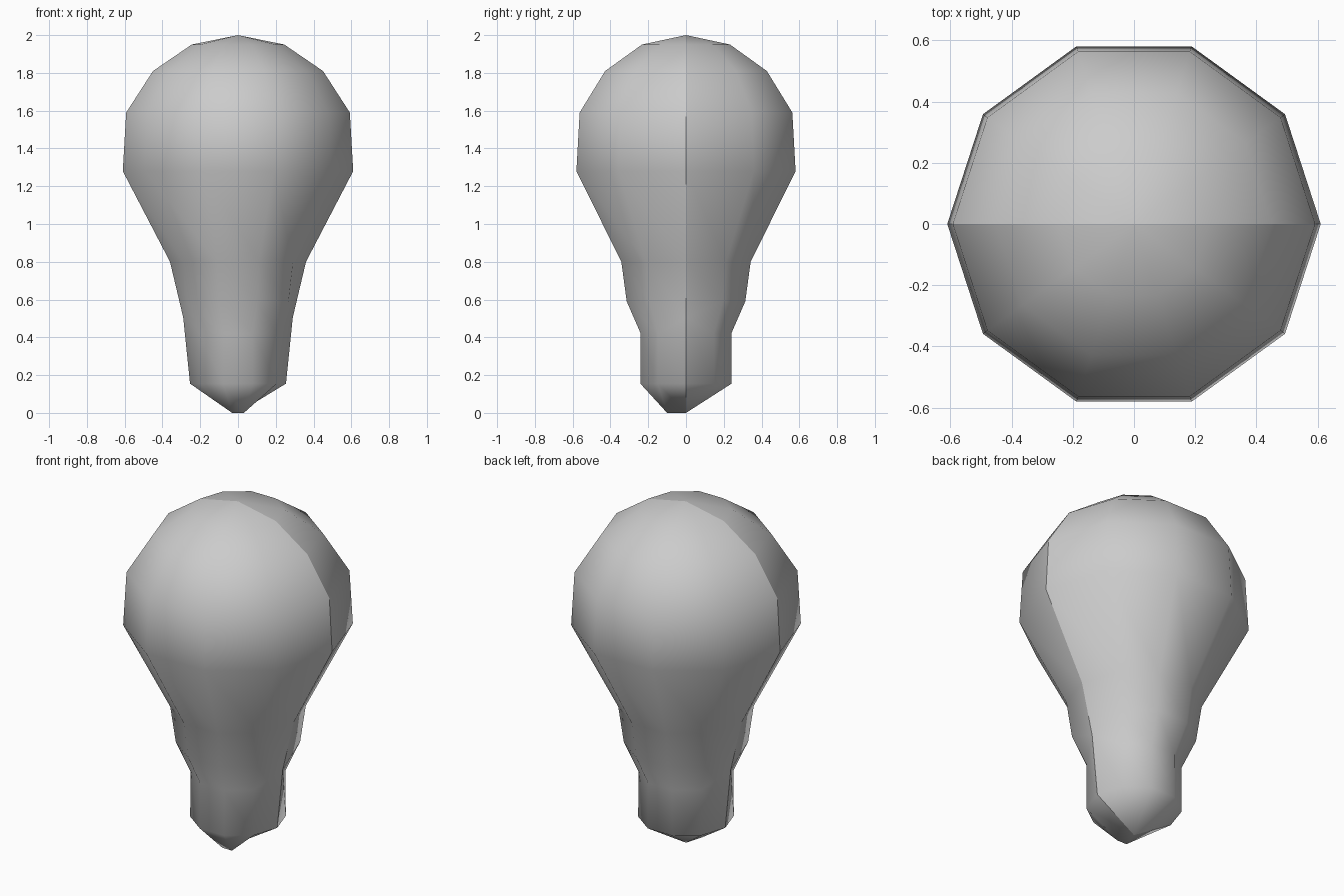
import bpy, bmesh
from math import cos, sin, pi, copysign

if "Cube" in bpy.data.objects:
    bpy.data.objects.remove(bpy.data.objects["Cube"])

# Ten-sided bulb profile (radius, height), from crown to neck bottom
CROWN = [(0, 2), (0.245, 1.95), (0.45, 1.81), (0.592, 1.59), (0.61, 1.28), (0.36, 0.80)]
NECK = [(0.33, 0.59), (0.252, 0.42), (0.254, 0.155)]
SEAM_NECK = [(0.29, 0.505), (0.29, 0.505), (0.254, 0.155)]


def half_bulb(name, side):
    """Lathe half of the bulb; the two halves meet at a hard seam on y = 0."""
    bm = bmesh.new()
    columns = []
    for i in range(6):
        a = side * i * pi / 5
        seam = i in (0, 5)
        pts = [(r * cos(a), 0 if seam else r * sin(a), z)
               for r, z in CROWN + (SEAM_NECK if seam else NECK)]
        # The front half has a small flat foot, the back half runs to a point
        if side < 0 and not seam:
            pts.append((copysign(0.031, cos(a)), -0.1, 0))
        else:
            pts.append((0, 0, 0))
        pts.append((0, 0, 0))
        columns.append([bm.verts.new(p) for p in pts])
    for a, b in zip(columns, columns[1:]):
        for j in range(len(a) - 1):
            quad = [a[j], a[j + 1], b[j + 1], b[j]]
            bm.faces.new(quad if side > 0 else quad[::-1])
    bmesh.ops.remove_doubles(bm, verts=bm.verts, dist=0.0005)
    bmesh.ops.dissolve_degenerate(bm, edges=bm.edges, dist=0.0005)
    # Consistent outward normals
    bmesh.ops.recalc_face_normals(bm, faces=bm.faces)
    bm.normal_update()
    if sum(f.normal.y * f.calc_area() for f in bm.faces) * side < 0:
        bmesh.ops.reverse_faces(bm, faces=bm.faces)
    for f in bm.faces:
        f.smooth = True
    mesh = bpy.data.meshes.new(name)
    bm.to_mesh(mesh)
    bm.free()
    bpy.context.collection.objects.link(bpy.data.objects.new(name, mesh))


# Front and back shells
half_bulb("bulb_front_half", -1)
half_bulb("bulb_back_half", 1)
